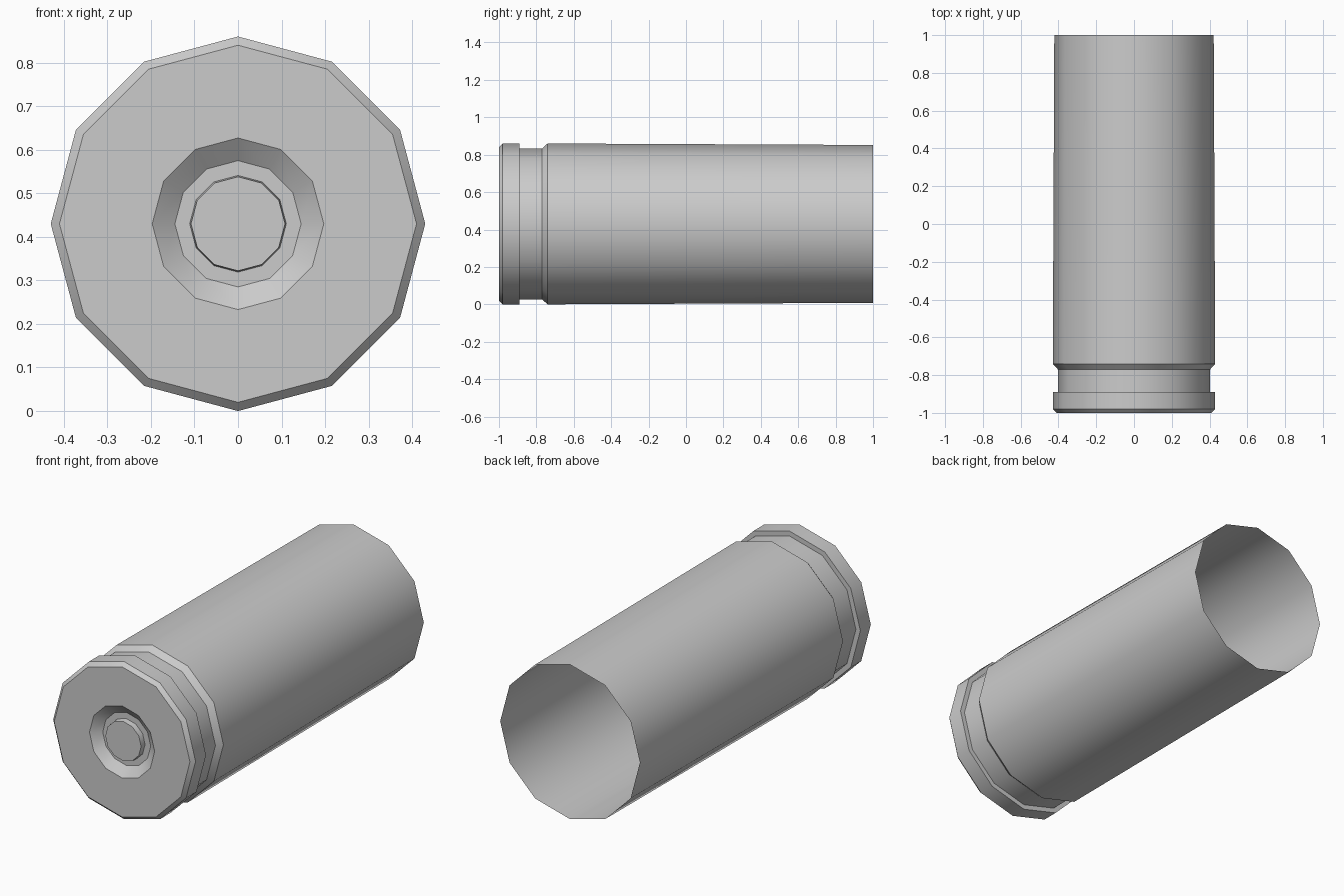
import bpy
import bmesh
import math

cube = bpy.data.objects.get("Cube")
if cube:
    bpy.data.objects.remove(cube, do_unlink=True)

SIDES = 12
AXIS_HEIGHT = 0.43

metal = bpy.data.materials.new("light_grey_metal")
metal.use_nodes = True
color = (0.6, 0.6, 0.6, 1.0)
metal.diffuse_color = color
metal.node_tree.nodes["Principled BSDF"].inputs["Base Color"].default_value = color


def lathe(name, profile, cap=False):
    """Turn (radius, y) points around the y axis; cap closes the first ring."""
    bm = bmesh.new()
    rings = []
    for radius, y in profile:
        ring = []
        for i in range(SIDES):
            a = math.tau * i / SIDES
            ring.append(bm.verts.new((radius * math.cos(a), y,
                                      AXIS_HEIGHT + radius * math.sin(a))))
        rings.append(ring)
    for a, b in zip(rings, rings[1:]):
        for i in range(SIDES):
            j = (i + 1) % SIDES
            bm.faces.new((a[i], a[j], b[j], b[i])).smooth = True
    if cap:
        bm.faces.new(rings[0])
    # Crisp edges around each ring, smooth shading between the sides
    for ring in rings:
        for i in range(SIDES):
            edge = bm.edges.get((ring[i], ring[(i + 1) % SIDES]))
            edge.smooth = False
    bm.normal_update()
    # Faces point away from the axis or towards the front
    mesh = bpy.data.meshes.new(name)
    bm.to_mesh(mesh)
    bm.free()
    mesh.materials.append(metal)
    obj = bpy.data.objects.new(name, mesh)
    bpy.context.collection.objects.link(obj)
    return obj


# Raised centre button and the recess around it
lathe("primer", [(0.108, -0.99), (0.111, -0.96), (0.145, -0.96), (0.197, -1.0)], cap=True)

# Base plate, bevelled rim, extraction groove and open tapering tube
lathe("casing", [(0.197, -1.0), (0.41, -1.0), (0.43, -0.98), (0.43, -0.89),
                 (0.403, -0.89), (0.403, -0.77), (0.43, -0.74), (0.422, 1.0)])
